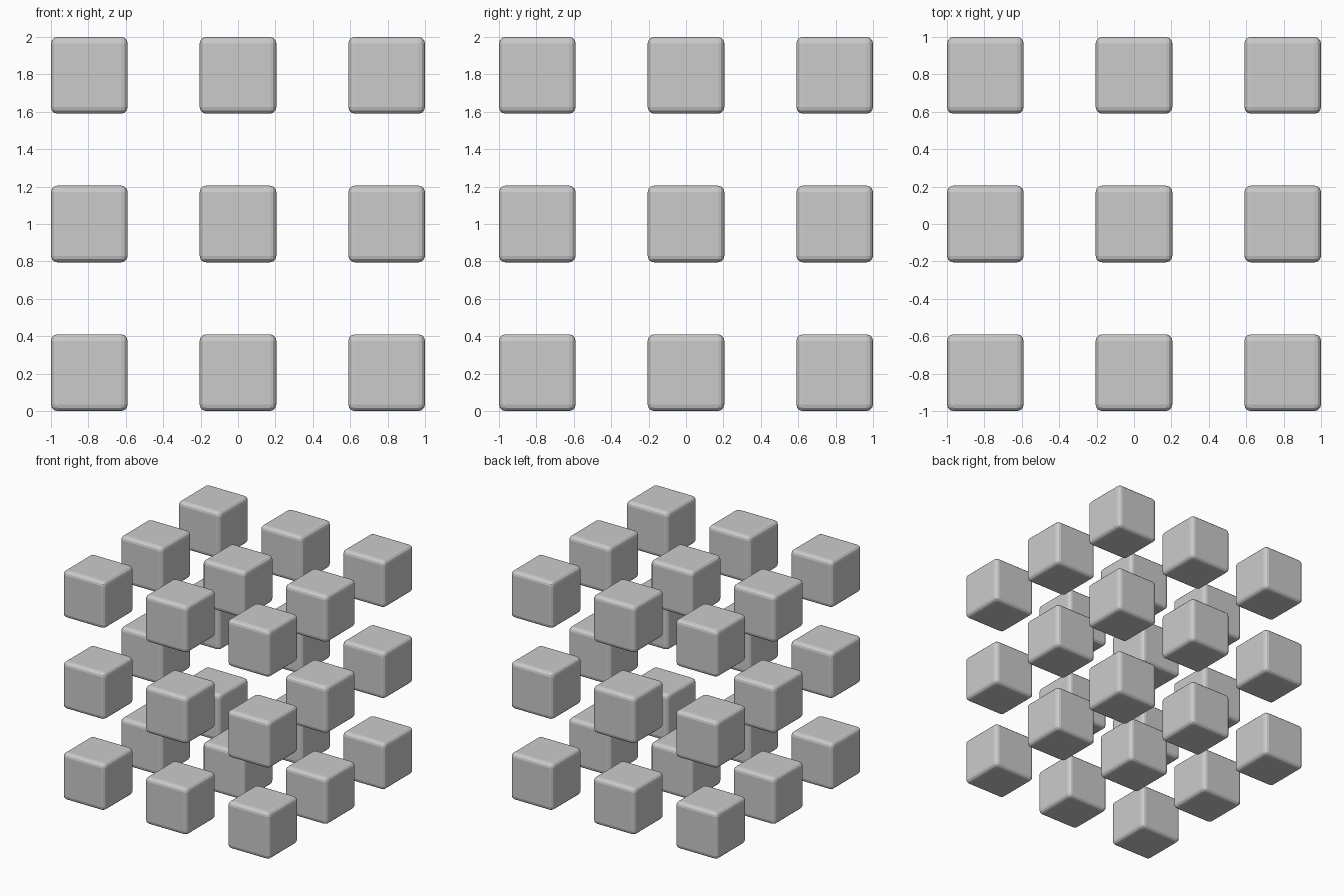
import bpy
from itertools import product

if "Cube" in bpy.data.objects:
    bpy.data.objects.remove(bpy.data.objects["Cube"])

SIZE = 0.41
STEP = (2 - SIZE) / 2
BEVEL = 0.035


def rounded_cube(name, location):
    bpy.ops.mesh.primitive_cube_add(size=SIZE, location=location)
    cube = bpy.context.object
    cube.name = name
    bevel = cube.modifiers.new("rounded_edges", 'BEVEL')
    bevel.width = BEVEL
    bevel.segments = 3
    return cube


# 3 x 3 x 3 lattice of separate blocks, with the hidden centre left empty
for i, j, k in product((-1, 0, 1), repeat=3):
    if (i, j, k) != (0, 0, 0):
        rounded_cube(f"block_{i + 1}_{j + 1}_{k + 1}",
                     (i * STEP, j * STEP, 1 + k * STEP))
